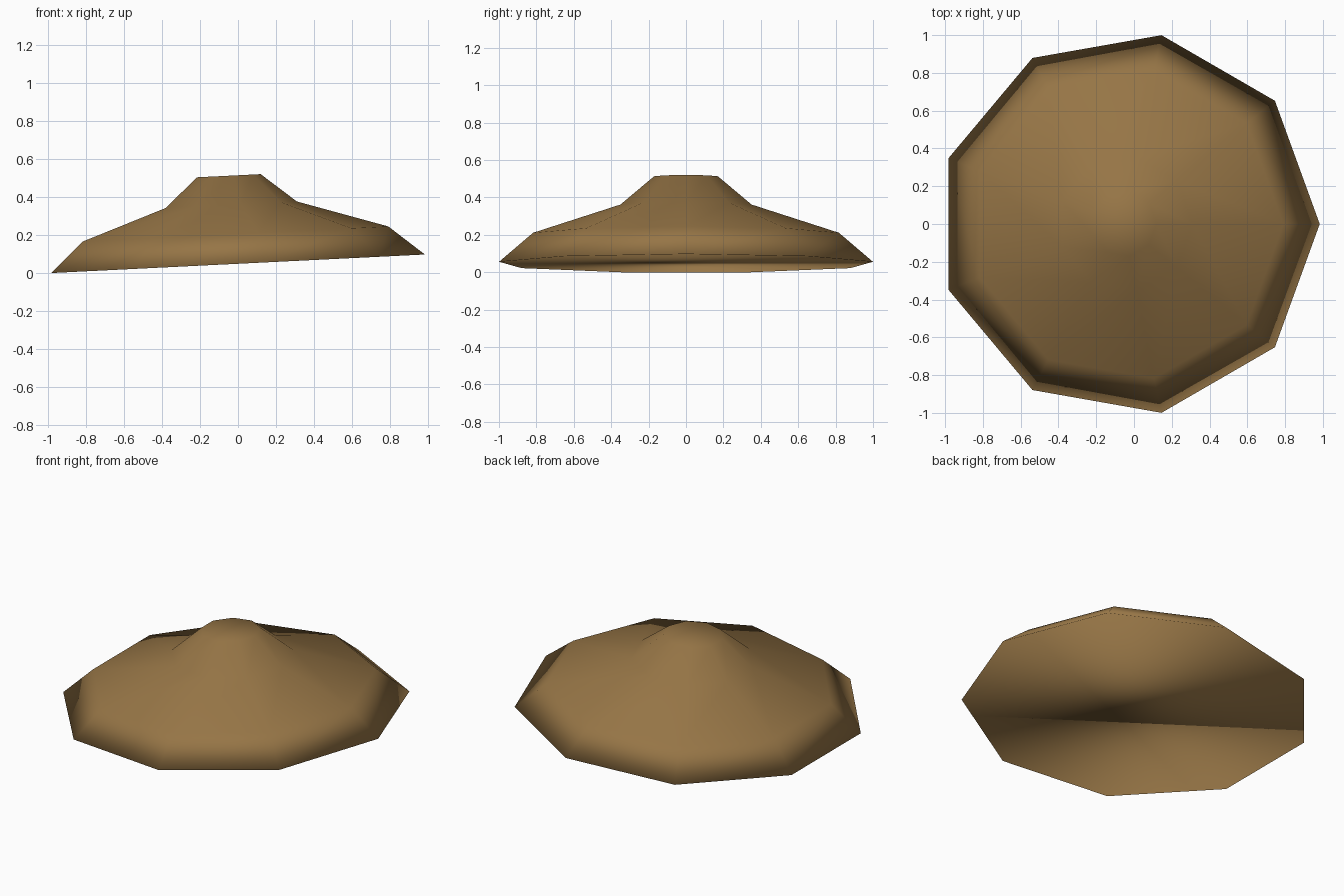
import bpy, bmesh, math
from mathutils import Matrix, Vector

if "Cube" in bpy.data.objects:
    bpy.data.objects.remove(bpy.data.objects["Cube"])

SIDES = 9
TILT = math.atan2(0.0975, 1.965)
# radius, height from brim rim to crown top
PROFILE = [(1.015, 0.0), (0.83, 0.157), (0.356, 0.312), (0.173, 0.465)]

straw = bpy.data.materials.new("straw brown")
straw.diffuse_color = (0.305, 0.178, 0.061, 1.0)
straw.use_nodes = True
straw.node_tree.nodes["Principled BSDF"].inputs["Base Color"].default_value = straw.diffuse_color

# Nine-sided hat: stacked rings with flat caps
bm = bmesh.new()
rings = []
for r, z in PROFILE:
    rings.append([bm.verts.new((r * math.cos(2 * math.pi * i / SIDES),
                                r * math.sin(2 * math.pi * i / SIDES), z))
                  for i in range(SIDES)])
for lo, hi in zip(rings, rings[1:]):
    for i in range(SIDES):
        j = (i + 1) % SIDES
        bm.faces.new((lo[i], lo[j], hi[j], hi[i]))
bm.faces.new(list(reversed(rings[0])))
bm.faces.new(rings[-1])

# Tilt up toward +x, then stand on the ground and centre
bmesh.ops.transform(bm, matrix=Matrix.Rotation(-TILT, 4, 'Y'), verts=bm.verts)
xs = [v.co.x for v in bm.verts]
zmin = min(v.co.z for v in bm.verts)
bmesh.ops.translate(bm, verts=bm.verts,
                    vec=Vector((-(min(xs) + max(xs)) / 2, 0, -zmin)))
bmesh.ops.recalc_face_normals(bm, faces=bm.faces)
for f in bm.faces:
    f.smooth = True

mesh = bpy.data.meshes.new("hat")
bm.to_mesh(mesh)
bm.free()
mesh.materials.append(straw)
hat = bpy.data.objects.new("hat", mesh)
bpy.context.collection.objects.link(hat)
